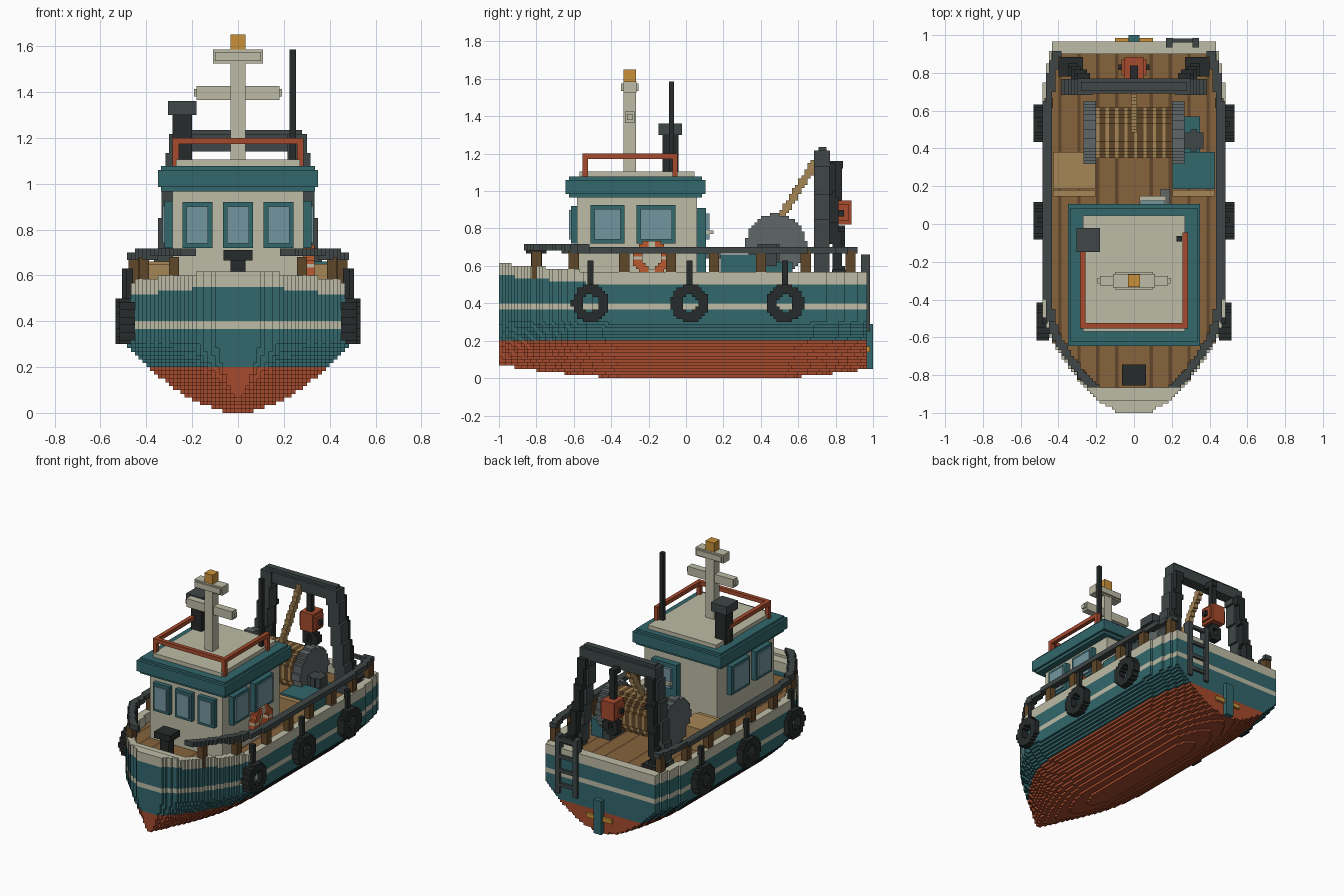
import bpy
from math import floor, hypot
from mathutils import Vector

if "Cube" in bpy.data.objects:
    bpy.data.objects.remove(bpy.data.objects["Cube"])

V = 1 / 60  # voxel size
COL = dict(teal=(.032, .135, .15), cream=(.51, .50, .38), red=(.38, .07, .026), deck=(.24, .127, .045),
           seam=(.12, .062, .024), tan=(.38, .24, .09), black=(.02, .024, .024), iron=(.05, .062, .062),
           steel=(.115, .133, .133), glass=(.17, .3, .35), gold=(.58, .28, .04), post=(.115, .061, .021),
           orange=(.5, .1, .03))
MAT = {}
for k, c in COL.items():
    MAT[k] = bpy.data.materials.new(k)
    MAT[k].diffuse_color = (*c, 1)


def make(name, verts, faces, mats):
    me = bpy.data.meshes.new(name)
    me.from_pydata(verts, [], faces)
    names = list(dict.fromkeys(mats))
    for n in names:
        me.materials.append(MAT[n])
    me.polygons.foreach_set("material_index", [names.index(m) for m in mats])
    ob = bpy.data.objects.new(name, me)
    bpy.context.collection.objects.link(ob)


QUADS = [(1, 3, 7, 5), (0, 4, 6, 2), (2, 6, 7, 3), (0, 1, 5, 4), (4, 5, 7, 6), (0, 2, 3, 1)]
DIRS = [(1, 0, 0), (-1, 0, 0), (0, 1, 0), (0, -1, 0), (0, 0, 1), (0, 0, -1)]


def box(name, mat, x0, x1, y0, y1, z0, z1):
    vs = [((x0, x1)[i & 1], (y0, y1)[i >> 1 & 1], (z0, z1)[i >> 2]) for i in range(8)]
    make(name, vs, QUADS, [mat] * 6)


def box2(name, mat, x0, x1, *r):
    box(name + "_right", mat, x0, x1, *r)
    box(name + "_left", mat, -x1, -x0, *r)


def vox(name, mat, lo, hi, test):
    """Voxel solid: cells whose centre passes the test; only outer faces are kept."""
    a, b = [floor(c / V) for c in lo], [floor(c / V) + 1 for c in hi]
    cells = {}
    for i in range(a[0], b[0]):
        for j in range(a[1], b[1]):
            for k in range(a[2], b[2]):
                p = ((i + .5) * V, (j + .5) * V, (k + .5) * V)
                if test(*p):
                    cells[i, j, k] = mat(*p) if callable(mat) else mat
    verts, faces, mats = {}, [], []
    for (i, j, k), m in cells.items():
        for q, d in zip(QUADS, DIRS):
            if (i + d[0], j + d[1], k + d[2]) not in cells:
                faces.append([verts.setdefault((i + (n & 1), j + (n >> 1 & 1), k + (n >> 2)), len(verts)) for n in q])
                mats.append(m)
    make(name, [(x * V, y * V, z * V) for x, y, z in verts], faces, mats)


def beam(name, mat, p, q, r):
    """Stepped square beam between two points."""
    p, q = Vector(p), Vector(q)
    d = q - p

    def test(*c):
        t = max(0, min(1, (Vector(c) - p).dot(d) / d.length_squared))
        return max(abs(e) for e in Vector(c) - p - d * t) < r
    vox(name, mat, [min(s) - r for s in zip(p, q)], [max(s) + r for s in zip(p, q)], test)


# hull lines
PLAN = [(-1.01, .06), (-.95, .17), (-.87, .25), (-.8, .315), (-.7, .385), (-.6, .445), (-.5, .475),
        (-.35, .49), (.6, .49), (.8, .47), (.98, .425)]


def plan(y):
    for (a, u), (b, w) in zip(PLAN, PLAN[1:]):
        if y <= b:
            return u + (w - u) * (y - a) / (b - a)
    return PLAN[-1][1]


def sheer(y):
    return .565 + .05 * max(0, (-y - .45) / .55)


def keel(y):
    return .07 * (max(0, -y - .3) / .7) ** 1.5 + .05 * (max(0, y - .47) / .5) ** 1.5


def inner(x, y):
    return abs(x) < plan(y) - .055 and -.87 < y < .9


DECK = .5


def hull_test(x, y, z):
    if z > sheer(y) or z < keel(y) or (z > DECK and inner(x, y)):
        return False
    t = min(1, (z - keel(y)) / (.3 - keel(y)))
    return abs(x) < plan(y) * t ** .55


def hull_mat(x, y, z):
    if z > DECK - V and inner(x, y):
        return "seam" if int(abs(x) / V) % 6 == 5 else "deck"
    if z < .2:
        return "red"
    return "cream" if .367 < z < .4 or z > sheer(y) - .065 else "teal"


vox("hull", hull_mat, (-.5, -1, 0), (.49, .96, .62), hull_test)

# rudder, propeller, stern ladder
box("rudder", "teal", -.03, .03, .95, 1, .05, .29)
box("propeller", "gold", -.1, .1, .967, .985, .14, .17)
for x in (.17, .31):
    box("ladder_rail", "iron", x, x + .035, .935, .985, .25, .66)
for z in (.3, .4, .5, .62):
    box("ladder_rung", "iron", .2, .32, .96, .982, z, z + .025)

# side rails with posts
vox("side_rails", "iron", (-.5, -.86, .66), (.5, .9, .74),
    lambda x, y, z: .665 < z - (sheer(y) - .565) * .5 < .705 and
    -.055 < (abs(x) - plan(y)) / hypot(1, (plan(y + .02) - plan(y - .02)) / .04) < -.01)
for y in (-.8, -.6, -.33, -.08, .15, .4, .64, .88):
    x = plan(y) - .035
    box2("rail_post", "post", x - .022, x + .022, y - .027, y + .027, .53, .68)

# tyre fenders with straps
for y in (-.51, .02, .53):
    x = plan(y) - .02
    for s, side in ((1, "right"), (-1, "left")):
        vox("tyre_fender_" + side, "black", (x if s > 0 else -x - .06, y - .11, .28), (x + .05 if s > 0 else -x - .01, y + .11, .52),
            lambda a, b, c: .045 < hypot(b - y, c - .4) < .1)
    box2("fender_strap", "black", x + .005, x + .035, y - .016, y + .016, .48, .63)

# foredeck bollard
box("bollard_stem", "black", -.033, .033, -.83, -.77, DECK, .67)
box("bollard_head", "black", -.063, .063, -.855, -.745, .665, .71)

# cabin and roof
box("cabin", "cream", -.285, .285, -.583, .06, DECK, .98)
box("roof_lower", "teal", -.335, .335, -.625, .085, .965, .985)
box("roof_band", "teal", -.35, .35, -.645, .105, .985, 1.06)
box("roof_band_top", "teal", -.335, .335, -.625, .085, 1.06, 1.077)
box("roof_panel", "cream", -.27, .27, -.57, .045, 1.07, 1.105)

# windows
for x in (-.177, 0, .177):
    box("front_window_frame", "teal", x - .065, x + .065, -.615, -.57, .72, .92)
    box("front_window_glass", "glass", x - .047, x + .047, -.625, -.6, .74, .9)
for y, w in ((-.42, .09), (-.16, .104)):
    box2("side_window_frame", "teal", .27, .32, y - w, y + w, .72, .925)
    box2("side_window_glass", "glass", .3, .33, y - w + .02, y + w - .02, .742, .903)

# rear door
box("door", "teal", 0, .2, .05, .107, DECK, .91)
box("door_window", "glass", .035, .165, .1, .125, .74, .88)
box("door_ledge", "cream", .03, .17, .1, .148, .77, .79)
box("door_handle", "steel", .14, .19, .1, .185, .64, .68)

# life ring
vox("life_ring", lambda x, y, z: "cream" if min(abs(y + .183), abs(z - .64)) < .012 else "orange",
    (.285, -.29, .53), (.33, -.08, .74), lambda x, y, z: .05 < hypot(y + .183, z - .64) < .098)

# roof rail
box("roof_rail_front", "red", -.285, .285, -.553, -.525, 1.172, 1.2)
box2("roof_rail_side", "red", .257, .285, -.553, -.045, 1.172, 1.2)
for y in (-.553, -.073):
    box2("roof_rail_post", "red", .257, .285, y, y + .028, 1.07, 1.18)

# exhaust stack and antenna
box("exhaust_pipe", "black", -.285, -.2, -.125, -.04, 1.07, 1.31)
box("exhaust_cap", "iron", -.305, -.18, -.148, -.022, 1.3, 1.36)
box("antenna", "black", .225, .253, -.092, -.063, 1.07, 1.585)

# mast
box("mast", "cream", -.033, .033, -.333, -.267, 1.1, 1.55)
box("mast_crossbar", "cream", -.18, .18, -.325, -.275, 1.365, 1.425)
box("mast_crossbar_ends", "cream", -.193, .193, -.315, -.285, 1.38, 1.412)
box("radar", "cream", -.11, .11, -.335, -.265, 1.525, 1.585)
box("radar_core", "cream", -.1, .1, -.347, -.253, 1.535, 1.575)
box("mast_light", "gold", -.033, .033, -.333, -.267, 1.58, 1.65)

# net winch
def disc(r):
    return lambda x, y, z: hypot(y - .483, z - .717) < r


vox("winch_drum", lambda x, y, z: ("tan", "post", "seam")[int((x + 1) / V) % 3],
    (-.2, .3, .5), (.19, .66, .9), disc(.135))
for a, side in ((.2, "right"), (-.255, "left")):
    vox("winch_flange_" + side, "steel", (a, .3, .5), (a + .05, .66, .9), disc(.16))
    box("winch_foot_" + side, "iron", a, a + .055, .4, .57, DECK, .6)
box("winch_base", "teal", .26, .35, .38, .57, DECK, .62)
vox("winch_motor", "iron", (.26, .38, .6), (.36, .5, .7), lambda x, y, z: hypot(x - .317, y - .442) < .054)

# storage boxes behind the cabin
for s, m in ((1, "teal"), (-1, "tan")):
    xs = sorted((s * .205, s * .428))
    box("storage_box", m, *xs, .185, .38, DECK, .66)
    box("box_slat", "tan", *xs, .145, .18, DECK, .65)

# stern gantry
for s, side in ((1, "right"), (-1, "left")):
    beam("gantry_leg_" + side, "iron", (s * .335, .73, .53), (s * .26, .73, 1.17), .043)
    beam("gantry_brace_" + side, "black", (s * .33, .82, .53), (s * .265, .765, 1.13), .028)
box2("gantry_foot", "black", .27, .4, .78, .885, DECK, .58)
box("gantry_beam", "iron", -.3, .3, .69, .77, 1.14, 1.215)
box("gantry_beam_cap", "iron", -.28, .28, .708, .752, 1.2, 1.235)
box("gantry_arm", "black", -.02, .02, .76, .84, 1.12, 1.16)

# hanging block, hook and rope
box("block_line", "black", -.02, .02, .8, .835, .94, 1.15)
box("block", "red", -.05, .05, .77, .885, .82, .95)
box("block_sides", "red", -.065, .065, .785, .87, .84, .93)
box("block_pin", "black", -.083, .083, .815, .845, .865, .9)
vox("block_hook", "black", (-.05, .8, .68), (.05, .84, .82), lambda x, y, z: .025 < hypot(x, z - .76) < .062)
beam("winch_rope", "tan", (0, .7, 1.17), (0, .5, .85), .018)

for m in bpy.data.materials:
    if m.users and not m.is_grease_pencil:
        m.use_nodes = True
        m.node_tree.nodes["Principled BSDF"].inputs["Base Color"].default_value = m.diffuse_color
